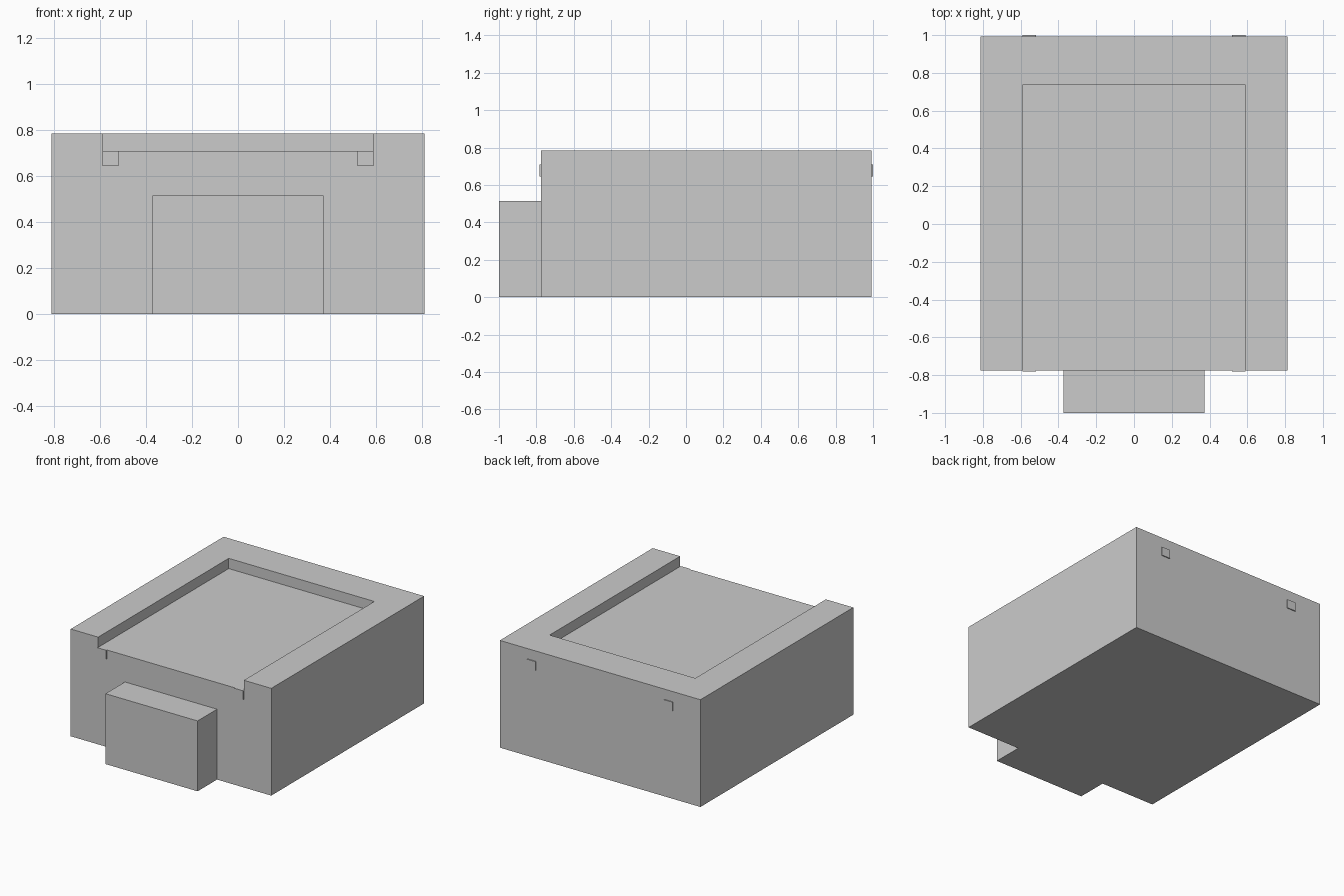
import bpy

if "Cube" in bpy.data.objects:
    bpy.data.objects.remove(bpy.data.objects["Cube"])


def box(name, x, y, z):
    """Axis-aligned box from (min, max) ranges."""
    bpy.ops.mesh.primitive_cube_add(
        size=1, location=[(a + b) / 2 for a, b in (x, y, z)])
    obj = bpy.context.object
    obj.name = name
    obj.scale = [b - a for a, b in (x, y, z)]
    bpy.ops.object.transform_apply(location=False, rotation=False, scale=True)
    return obj


HALF_W, FRONT, BACK, TOP = 0.812, -0.775, 0.993, 0.785
RECESS_W, FLOOR = 0.59, 0.71

# Main block
body = box("main_block", (-HALF_W, HALF_W), (FRONT, BACK), (0, TOP))

# Sunken roof, open towards the front
cutter = box("roof_recess_cutter", (-RECESS_W, RECESS_W), (FRONT - 0.2, 0.735), (FLOOR, TOP + 0.2))
mod = body.modifiers.new("roof_recess", 'BOOLEAN')
mod.operation = 'DIFFERENCE'
mod.solver = 'EXACT'
mod.object = cutter
bpy.context.view_layer.objects.active = body
bpy.ops.object.modifier_apply(modifier=mod.name)
bpy.data.objects.remove(cutter, do_unlink=True)

# Entrance block on the front
box("entrance_block", (-0.373, 0.373), (-1.0, FRONT), (0, 0.515))

# Small drain outlets, two on the front and two on the back
for side, sx in (("left", -1), ("right", 1)):
    xr = sorted((sx * 0.52, sx * RECESS_W))
    box(f"front_{side}_outlet", xr, (FRONT - 0.007, FRONT), (0.645, FLOOR))
    box(f"back_{side}_outlet", xr, (BACK, BACK + 0.007), (0.645, FLOOR))
